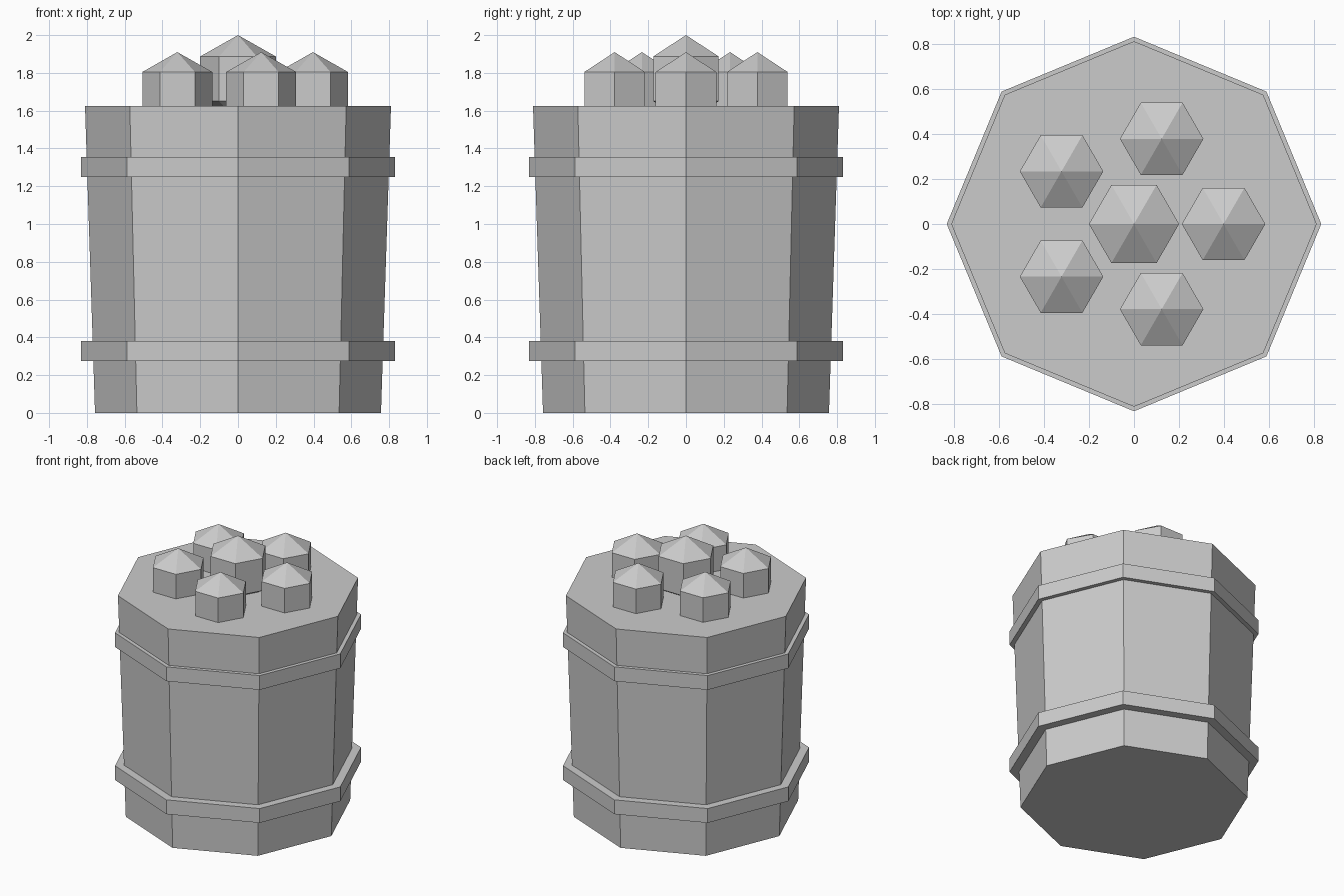
import bpy, bmesh
from math import cos, sin, pi

if "Cube" in bpy.data.objects:
    bpy.data.objects.remove(bpy.data.objects["Cube"])


def lathe(name, profile, sides, x=0, y=0):
    """Flat-faced solid from (radius, z) points; radius 0 makes a pointed end."""
    bm = bmesh.new()
    rings = []
    for r, z in profile:
        n = sides if r else 1
        rings.append([bm.verts.new((x + r * cos(2 * pi * i / sides),
                                    y + r * sin(2 * pi * i / sides), z)) for i in range(n)])
    for a, b in zip(rings, rings[1:]):
        for i in range(sides):
            j = (i + 1) % sides
            corners = [a[i % len(a)], a[j % len(a)], b[j % len(b)], b[i % len(b)]]
            bm.faces.new(list(dict.fromkeys(corners)))
    for ring in (rings[0], rings[-1]):
        if len(ring) > 1:
            bm.faces.new(ring)
    bmesh.ops.recalc_face_normals(bm, faces=bm.faces)
    mesh = bpy.data.meshes.new(name)
    bm.to_mesh(mesh)
    bm.free()
    obj = bpy.data.objects.new(name, mesh)
    bpy.context.collection.objects.link(obj)
    return obj


# Tapered eight-sided tub
lathe("barrel_body", [(0.757, 0), (0.81, 1.625)], 8)

# Two hoops
for name, z in (("lower_hoop", 0.275), ("upper_hoop", 1.25)):
    lathe(name, [(0.83, z), (0.83, z + 0.105)], 8)

# Pointed six-sided pegs: one in the middle, five around it
lathe("centre_peg", [(0, 1.54), (0.2, 1.65), (0.2, 1.887), (0, 2.0)], 6)
for k in range(5):
    a = 2 * pi * k / 5
    lathe(f"outer_peg_{k + 1}", [(0, 1.48), (0.185, 1.585), (0.185, 1.805), (0, 1.91)], 6,
          0.397 * cos(a), 0.397 * sin(a))
